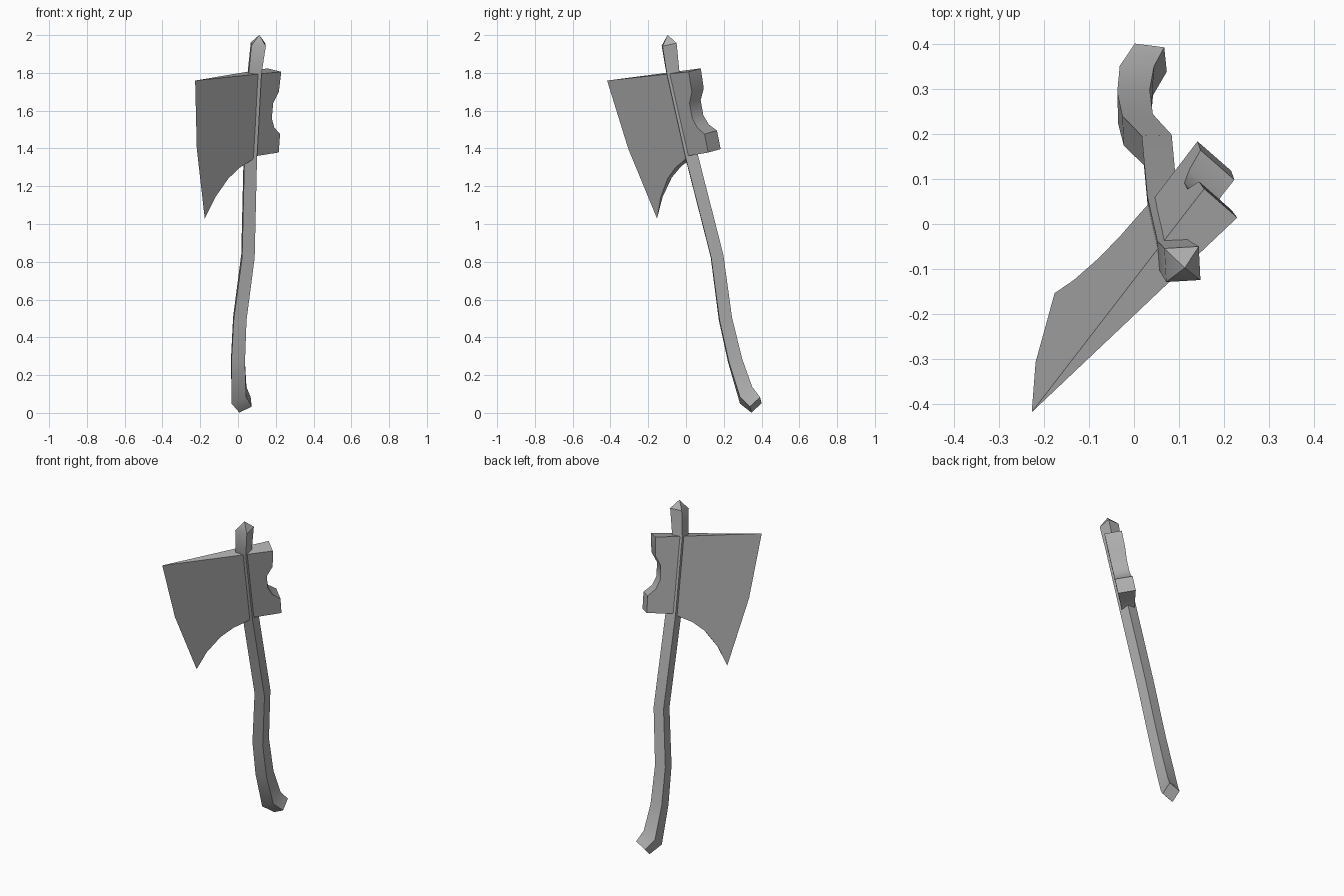
import bpy, bmesh, math
from mathutils import Vector

cube = bpy.data.objects.get("Cube")
if cube:
    bpy.data.objects.remove(cube)

# Tilted frame of the axe: along the shaft, across the thickness, towards the poll
SHAFT = Vector((0.05, -0.225, 1.0)).normalized()
SIDE = Vector((0.74, -0.647, -0.182)).normalized()
POLL = SHAFT.cross(SIDE)


def place(u, v, n=0.0):
    return POLL * u + SHAFT * v + SIDE * (n - 0.219)


grey = bpy.data.materials.new("plain grey")
grey.use_nodes = True
colour = (0.42, 0.42, 0.42, 1)
grey.diffuse_color = colour
grey.node_tree.nodes["Principled BSDF"].inputs["Base Color"].default_value = colour


def finish(bm, name):
    bmesh.ops.recalc_face_normals(bm, faces=bm.faces)
    mesh = bpy.data.meshes.new(name)
    bm.to_mesh(mesh)
    bm.free()
    obj = bpy.data.objects.new(name, mesh)
    bpy.context.collection.objects.link(obj)
    mesh.materials.append(grey)
    bpy.ops.object.select_all(action='DESELECT')
    obj.select_set(True)
    bpy.context.view_layer.objects.active = obj
    bpy.ops.object.shade_smooth_by_angle(angle=math.radians(40))
    return obj


# Handle: diamond sections (centre u, v; half-diagonal u, v; half-thickness)
sections = [
    (0.300, -0.038, 0.042, 0.036, 0.048),
    (0.248, 0.022, 0.056, 0.038, 0.050),
    (0.226, 0.215, 0.052, 0, 0.050),
    (0.224, 0.441, 0.048, 0, 0.048),
    (0.264, 0.776, 0.046, 0, 0.048),
    (0.243, 1.322, 0.046, 0, 0.048),
    (0.244, 1.775, 0.047, 0, 0.049),
    (0.262, 1.926, 0.054, 0, 0.054),
]
bm = bmesh.new()
rings = []
for u, v, du, dv, n in sections:
    corners = [(u + du, v + dv, 0), (u, v, n), (u - du, v - dv, 0), (u, v, -n)]
    rings.append([bm.verts.new(place(*c)) for c in corners])
for low, high in zip(rings, rings[1:]):
    for i in range(4):
        j = (i + 1) % 4
        bm.faces.new((low[i], low[j], high[j], high[i]))
bm.faces.new(rings[0])
tip = bm.verts.new(place(0.266, 1.977))
for i in range(4):
    bm.faces.new((rings[-1][i], rings[-1][(i + 1) % 4], tip))
finish(bm, "handle")

# Axe head: wedge outline, sharp on the cutting edge and thick at the poll
cutting_edge = [(-0.227, 1.795), (-0.187, 1.421), (-0.0955, 1.028)]
body = [(-0.03, 1.135), (0.057, 1.228), (0.135, 1.278), (0.205, 1.304),
        (0.255, 1.328), (0.411, 1.328), (0.414, 1.428), (0.37, 1.468),
        (0.348, 1.522), (0.353, 1.603), (0.39, 1.66), (0.40, 1.768)]


def half_thickness(u, v):
    t = min(1, max(0, (v - 1.028) / (1.795 - 1.028)))
    edge_u = -0.0955 + t * (-0.227 + 0.0955)
    return 0.05 * (u - edge_u) / (0.405 - edge_u)


bm = bmesh.new()
edge = [bm.verts.new(place(u, v)) for u, v in cutting_edge]
sides = [[bm.verts.new(place(u, v, s * half_thickness(u, v))) for u, v in body]
         for s in (1, -1)]
front, back = sides
for side in sides:
    bm.faces.new(edge + side)
for i in range(len(body) - 1):
    bm.faces.new((front[i], front[i + 1], back[i + 1], back[i]))
bm.faces.new((edge[-1], front[0], back[0]))
bm.faces.new((edge[0], front[-1], back[-1]))
finish(bm, "axe_head")
